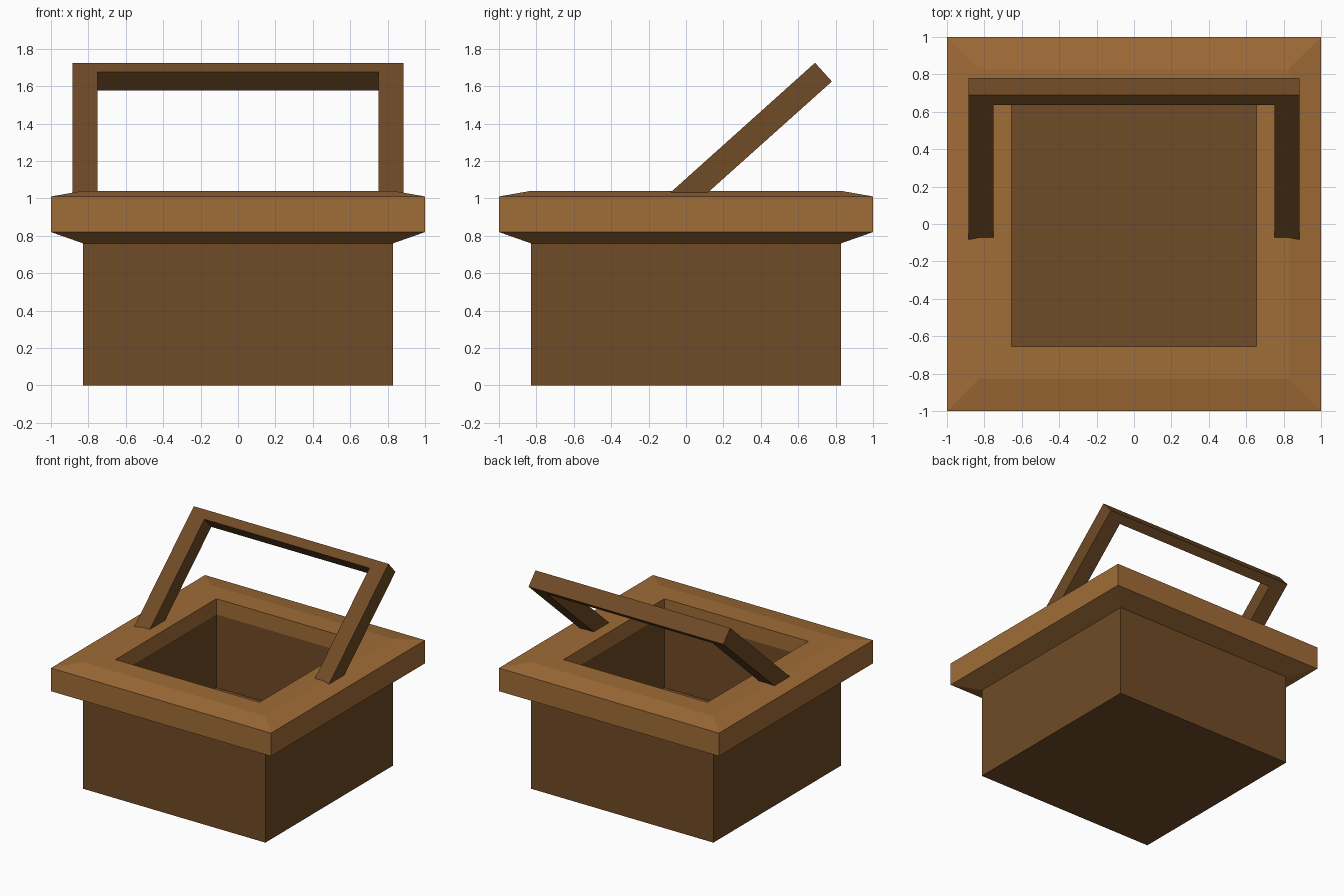
import bpy, bmesh

if "Cube" in bpy.data.objects:
    bpy.data.objects.remove(bpy.data.objects["Cube"])


def material(name, rgb):
    mat = bpy.data.materials.new(name)
    mat.diffuse_color = (*rgb, 1)
    mat.use_nodes = True
    mat.node_tree.nodes["Principled BSDF"].inputs["Base Color"].default_value = mat.diffuse_color
    return mat


def finish(name, bm, mat):
    bmesh.ops.recalc_face_normals(bm, faces=bm.faces)
    mesh = bpy.data.meshes.new(name)
    bm.to_mesh(mesh)
    bm.free()
    obj = bpy.data.objects.new(name, mesh)
    mesh.materials.append(mat)
    bpy.context.collection.objects.link(obj)
    return obj


def bridge(bm, a, b):
    for i in range(len(a)):
        j = (i + 1) % len(a)
        bm.faces.new((a[i], a[j], b[j], b[i]))


def square_lathe(name, profile, mat, closed):
    """Sweep a (half width, height) profile around a square."""
    bm = bmesh.new()
    rings = [[bm.verts.new((sx * r, sy * r, z))
              for sx, sy in ((-1, -1), (1, -1), (1, 1), (-1, 1))]
             for r, z in profile]
    for a, b in zip(rings, rings[1:]):
        bridge(bm, a, b)
    if closed:
        bridge(bm, rings[-1], rings[0])
    else:
        bm.faces.new(rings[0])
        bm.faces.new(rings[-1])
    return finish(name, bm, mat)


dark_wood = material("dark_wood", (0.16, 0.069, 0.019))
light_wood = material("light_wood", (0.352, 0.15, 0.038))

# Hollow body: inner floor, inner wall, top edge, outer wall, underside
square_lathe("basket_body", [(0.655, 0.31), (0.655, 0.91), (0.83, 0.91),
                             (0.83, 0)], dark_wood, False)

# Overhanging bevelled rim with a square opening
square_lathe("rim", [(0.83, 0.76), (1, 0.82), (1, 1.01), (0.83, 1.04),
                     (0.655, 1.04), (0.655, 0.91), (0.83, 0.91)],
             light_wood, True)

# Tilted U-shaped handle: (y, z) at foot, bar inside edge and bar top
OUT, INN = 0.885, 0.75
front = {"foot": (-0.09, 1.025), "inner": (0.635, 1.675), "top": (0.69, 1.725)}
back = {"foot": (0.11, 1.025), "inner": (0.725, 1.578), "top": (0.78, 1.625)}
outline = [(-OUT, "foot"), (-OUT, "top"), (OUT, "top"), (OUT, "foot"),
           (INN, "foot"), (INN, "inner"), (-INN, "inner"), (-INN, "foot")]
bm = bmesh.new()
sides = [[bm.verts.new((x, *side[k])) for x, k in outline]
         for side in (front, back)]
bridge(bm, *sides)
for s in sides:
    # left leg, top bar, right leg
    for quad in ((0, 1, 6, 7), (1, 2, 5, 6), (2, 3, 4, 5)):
        bm.faces.new([s[i] for i in quad])
finish("handle", bm, dark_wood)
